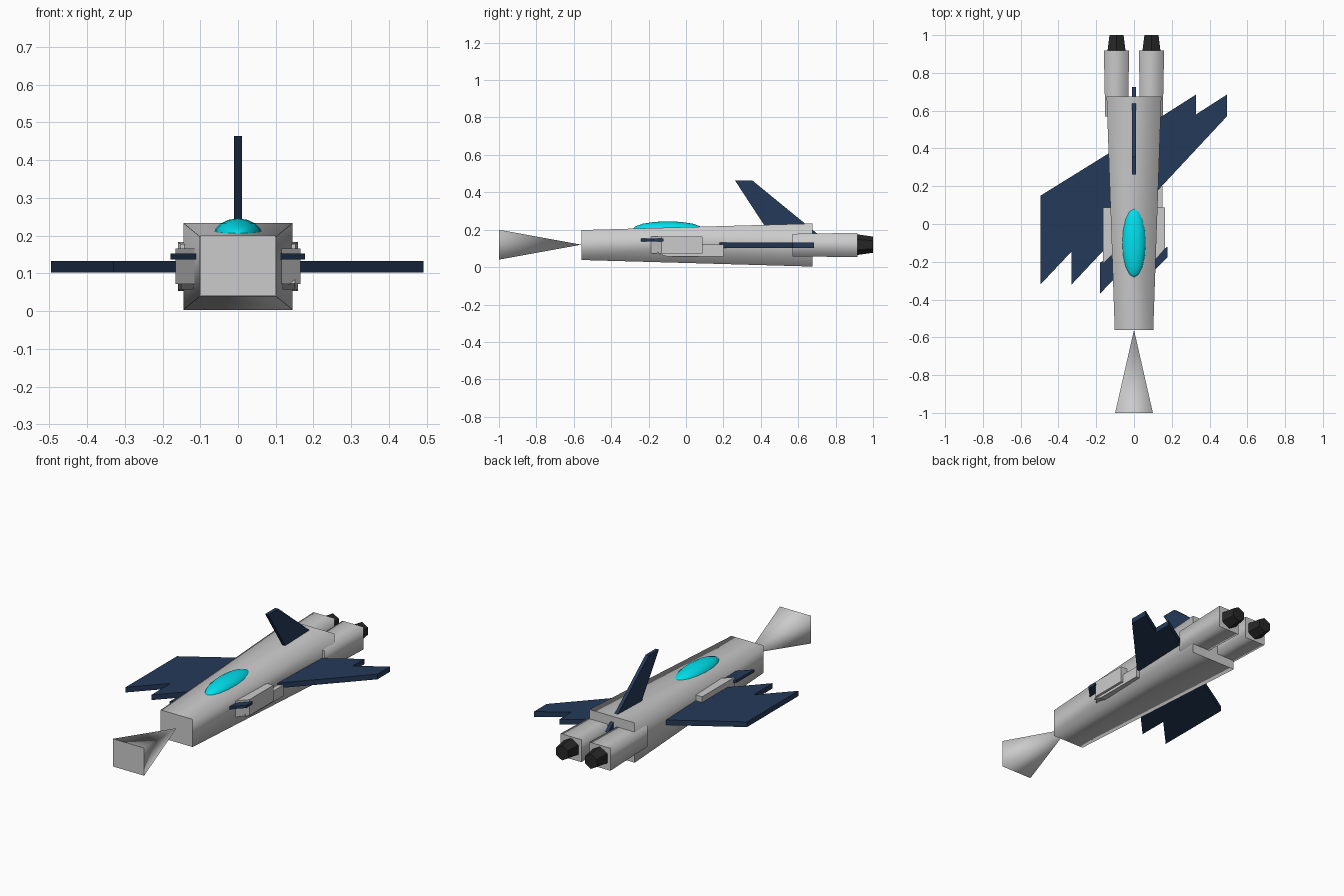
import bpy, bmesh
from math import pi

if "Cube" in bpy.data.objects:
    bpy.data.objects.remove(bpy.data.objects["Cube"])


def material(name, rgb):
    m = bpy.data.materials.new(name)
    m.diffuse_color = (*rgb, 1)
    m.use_nodes = True
    m.node_tree.nodes["Principled BSDF"].inputs["Base Color"].default_value = m.diffuse_color
    return m


NAVY = material("navy", (0.018, 0.042, 0.1))
CYAN = material("cyan", (0.0, 0.75, 0.85))
BLACK = material("black", (0.02, 0.02, 0.02))


def finish(name, bm, mat=None):
    bmesh.ops.recalc_face_normals(bm, faces=bm.faces[:])
    me = bpy.data.meshes.new(name)
    bm.to_mesh(me)
    bm.free()
    ob = bpy.data.objects.new(name, me)
    bpy.context.collection.objects.link(ob)
    if mat:
        me.materials.append(mat)
    return ob


def prism(name, pts, axis, lo, hi, mat=None):
    """Extrude a 2D outline along an axis (the outline uses the other two, in order)."""
    bm = bmesh.new()

    def at(p, d):
        c = list(p)
        c.insert(axis, d)
        return c
    face = bm.faces.new([bm.verts.new(at(p, lo)) for p in pts])
    out = bmesh.ops.extrude_face_region(bm, geom=[face])
    for v in out["geom"]:
        if isinstance(v, bmesh.types.BMVert):
            v.co[axis] = hi
    return finish(name, bm, mat)


def tapered_box(name, x, z, front, back):
    """Box along y between two sections (y, half width, half height), rounded shading."""
    bm = bmesh.new()
    rings = [[bm.verts.new((x + sx * w, y, z + sz * h))
              for sx, sz in ((-1, -1), (1, -1), (1, 1), (-1, 1))]
             for y, w, h in (front, back)]
    for i in range(4):
        j = (i + 1) % 4
        bm.faces.new((rings[0][i], rings[0][j], rings[1][j], rings[1][i])).smooth = True
    for ring in rings:
        cap = bm.faces.new(ring)
        for e in cap.edges:
            e.smooth = False
    bmesh.ops.remove_doubles(bm, verts=bm.verts[:], dist=1e-5)
    return finish(name, bm)


# Fuselage
tapered_box("fuselage", 0, 0.118, (-0.56, 0.102, 0.08), (0.675, 0.145, 0.115))

# Nose: pyramid with its point touching the fuselage
bm = bmesh.new()
base = [bm.verts.new((sx * 0.1, -1, 0.12 + sz * 0.08))
        for sx, sz in ((-1, -1), (1, -1), (1, 1), (-1, 1))]
tip = bm.verts.new((0, -0.56, 0.12))
for e in bm.faces.new(base).edges:
    pass
for i in range(4):
    bm.faces.new((base[i], base[(i + 1) % 4], tip)).smooth = True
    bm.edges.get((base[i], base[(i + 1) % 4])).smooth = False
finish("nose", bm)

# Engines with six-sided nozzles
for side, s in (("left", -1), ("right", 1)):
    tapered_box(side + "_engine", s * 0.0925, 0.118, (0.57, 0.06, 0.06), (0.918, 0.067, 0.065))
    bpy.ops.mesh.primitive_cone_add(vertices=6, radius1=0.056, radius2=0.043, depth=0.09,
                                    location=(s * 0.0925, 0.955, 0.12), rotation=(-pi / 2, 0, 0))
    bpy.context.object.name = side + "_nozzle"
    bpy.context.object.data.materials.append(BLACK)

# Wings: the two outlines differ
prism("right_wing", [(0.1, 0.15), (0.492, 0.57), (0.492, 0.685), (0.328, 0.58),
                     (0.328, 0.685), (0.1, 0.54)], 2, 0.102, 0.132, NAVY)
prism("left_wing", [(-0.1, 0.395), (-0.495, 0.15), (-0.495, -0.32), (-0.33, -0.145),
                    (-0.33, -0.32), (-0.1, -0.075)], 2, 0.102, 0.132, NAVY)

# Canards
prism("right_canard", [(0.09, -0.265), (0.178, -0.175), (0.178, -0.12), (0.09, -0.178)],
      2, 0.137, 0.153, NAVY)
prism("left_canard", [(-0.09, -0.148), (-0.179, -0.205), (-0.179, -0.368), (-0.09, -0.275)],
      2, 0.137, 0.153, NAVY)

# Tail fin
prism("tail_fin", [(0.262, 0.463), (0.355, 0.463), (0.725, 0.16), (0.46, 0.16)],
      0, -0.01, 0.01, NAVY)

# Side intakes with slanted mouths, and the lower ducts behind them
prism("right_intake", [(0.09, -0.215), (0.165, -0.13), (0.165, 0.088), (0.09, 0.088)],
      2, 0.072, 0.165)
prism("left_intake", [(-0.09, -0.135), (-0.165, -0.21), (-0.165, 0.088), (-0.09, 0.088)],
      2, 0.072, 0.165)
for side, s in (("left", -1), ("right", 1)):
    prism(side + "_duct", [(-0.16, 0.073), (-0.1, 0.057), (0.2, 0.057), (0.2, 0.12),
                           (-0.1, 0.12)], 0, s * 0.09, s * 0.151)

# Canopy
bpy.ops.mesh.primitive_uv_sphere_add(segments=16, ring_count=8, location=(0, -0.097, 0.2))
canopy = bpy.context.object
canopy.name = "canopy"
canopy.scale = (0.065, 0.19, 0.045)
canopy.data.materials.append(CYAN)
bpy.ops.object.shade_smooth()
